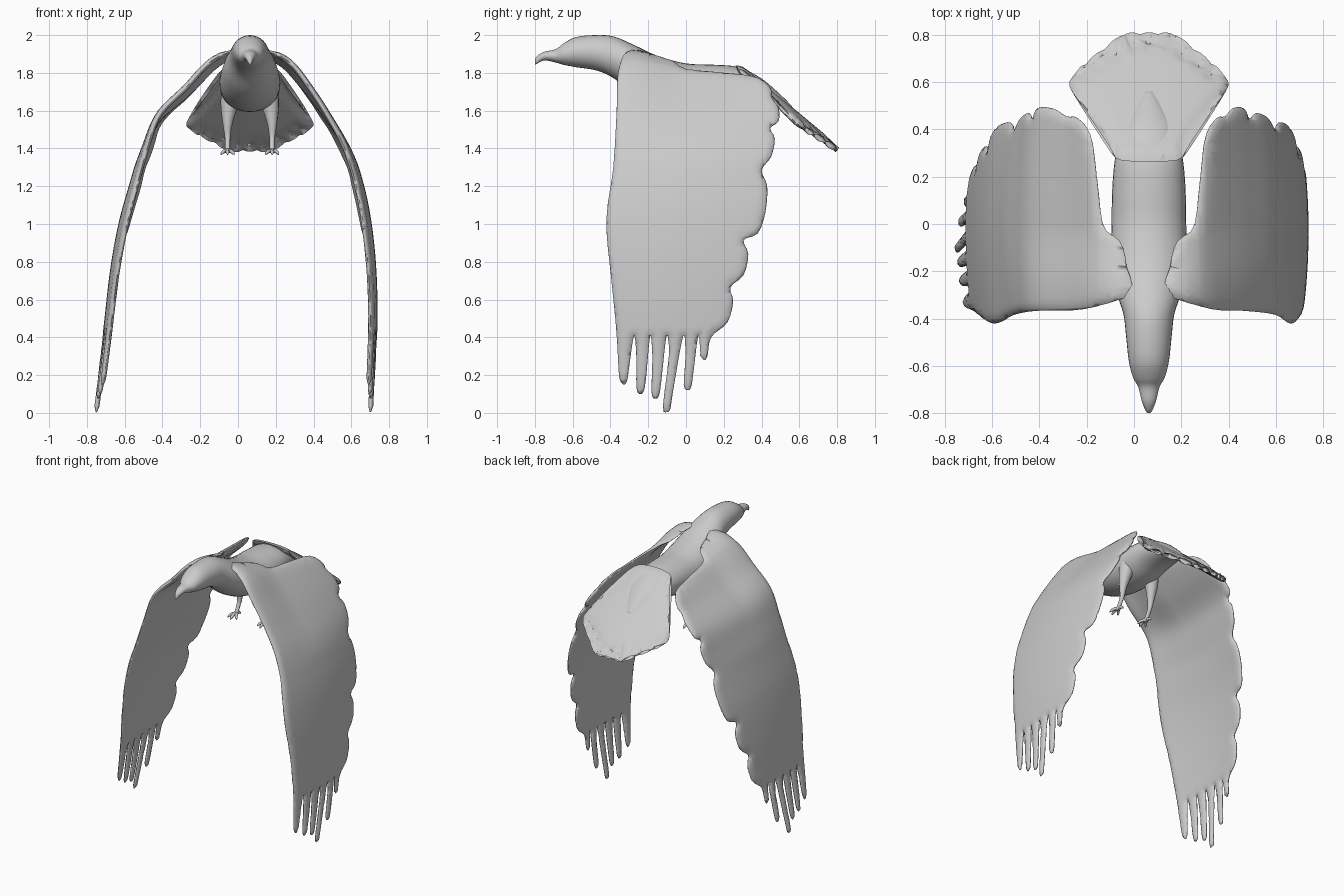
import bpy, bmesh, math
from mathutils import Vector

if "Cube" in bpy.data.objects:
    bpy.data.objects.remove(bpy.data.objects["Cube"])

CX = 0.063  # body centre line
grey = bpy.data.materials.new("plumage grey")
grey.diffuse_color = (0.6, 0.6, 0.6, 1)
grey.use_nodes = True
grey.node_tree.nodes["Principled BSDF"].inputs["Base Color"].default_value = grey.diffuse_color


def finish(bm, name):
    bmesh.ops.recalc_face_normals(bm, faces=bm.faces[:])
    me = bpy.data.meshes.new(name)
    bm.to_mesh(me)
    bm.free()
    ob = bpy.data.objects.new(name, me)
    bpy.context.collection.objects.link(ob)
    me.materials.append(grey)
    bpy.ops.object.select_all(action='DESELECT')
    ob.select_set(True)
    bpy.context.view_layer.objects.active = ob
    bpy.ops.object.shade_smooth_by_angle(angle=math.radians(60))
    return ob


def spline(pts, n, closed=False):
    """Catmull-Rom through points of any dimension."""
    m, out = len(pts), []
    for i in range(m if closed else m - 1):
        g = lambda k: pts[k % m] if closed else pts[min(max(k, 0), m - 1)]
        a, b, c, d = g(i - 1), g(i), g(i + 1), g(i + 2)
        for j in range(n):
            t = j / n
            out.append(tuple(0.5 * (2 * q + (r - p) * t + (2 * p - 5 * q + 4 * r - s) * t * t
                                    + (3 * q - p - 3 * r + s) * t ** 3)
                             for p, q, r, s in zip(a, b, c, d)))
    if not closed:
        out.append(tuple(pts[-1]))
    return out


def loft(bm, rings):
    rows = [[bm.verts.new(p) for p in r] for r in rings]
    n = len(rows[0])
    for a, b in zip(rows, rows[1:]):
        for i in range(n):
            bm.faces.new((a[i], a[(i + 1) % n], b[(i + 1) % n], b[i]))
    bm.faces.new(rows[0])
    bm.faces.new(rows[-1])


def tube(bm, pts, seg=12):
    """Round tube through (x, y, z, radius) points."""
    P = spline(pts, 4)
    rings = []
    for i, p in enumerate(P):
        d = (Vector(P[min(i + 1, len(P) - 1)][:3]) - Vector(P[max(i - 1, 0)][:3])).normalized()
        u = d.cross(Vector((0.9, 0.1, 0.05))).normalized()
        if abs(d.x) > 0.9:
            u = d.cross(Vector((0, 0, 1))).normalized()
        w = d.cross(u)
        rings.append([Vector(p[:3]) + max(p[3], 0.001) * (u * math.cos(a) + w * math.sin(a))
                      for a in (2 * math.pi * k / seg for k in range(seg))])
    loft(bm, rings)


def pillow(name, outline, half, rim, place, du, dv):
    """Thin sheet with rounded rim: flat outline, gridded, then placed in space."""
    flat = bmesh.new()
    flat.faces.new([flat.verts.new((u, v, 0)) for u, v in outline])
    bmesh.ops.triangulate(flat, faces=flat.faces[:], ngon_method='EAR_CLIP')
    for axis, step in ((0, du), (1, dv)):
        lo = min(p[axis] for p in outline)
        hi = max(p[axis] for p in outline)
        no = Vector((1, 0, 0)) if axis == 0 else Vector((0, 1, 0))
        for k in range(1, int((hi - lo) / step) + 1):
            bmesh.ops.bisect_plane(flat, geom=flat.verts[:] + flat.edges[:] + flat.faces[:],
                                   dist=1e-5, plane_co=no * (lo + k * step), plane_no=no)
    edges = [(Vector(a), Vector(b) - Vector(a)) for a, b in zip(outline, outline[1:] + outline[:1])]
    sides = ([], [])
    flat.verts.index_update()
    for v in flat.verts:
        u, w = v.co.x, v.co.y
        q = Vector((u, w))
        d = 0.0
        if not v.is_boundary:
            d = min((q - a - e * min(max((q - a).dot(e) / e.length_squared, 0), 1)).length for a, e in edges)
        th = half * math.sqrt(1 - (1 - min(d / rim, 1)) ** 2)
        p = place(u, w)
        n = (place(u + .004, w) - place(u - .004, w)).cross(place(u, w + .004) - place(u, w - .004)).normalized()
        sides[0].append(p + n * th)
        sides[1].append(p - n * th)
    bm = bmesh.new()
    for s in sides:
        vs = [bm.verts.new(p) for p in s]
        for f in flat.faces:
            bm.faces.new([vs[v.index] for v in f.verts])
    flat.free()
    bmesh.ops.remove_doubles(bm, verts=bm.verts[:], dist=1e-5)
    return finish(bm, name)


# Body with head and hooked beak: y, top z, bottom z, half width
sections = [(-.80, 1.868, 1.842, .005), (-.79, 1.888, 1.848, .014), (-.75, 1.912, 1.866, .03),
            (-.69, 1.925, 1.855, .045), (-.65, 1.955, 1.843, .067), (-.58, 1.99, 1.83, .085),
            (-.47, 2.0, 1.812, .097), (-.38, 1.992, 1.77, .108), (-.28, 1.95, 1.69, .14),
            (-.15, 1.89, 1.625, .16), (0, 1.85, 1.595, .158), (.15, 1.843, 1.60, .155),
            (.28, 1.83, 1.63, .143), (.4, 1.77, 1.635, .115), (.5, 1.685, 1.61, .06), (.56, 1.625, 1.595, .02)]
bm = bmesh.new()
loft(bm, [[(CX + w * math.cos(a), y, (t + b) / 2 + (t - b) / 2 * math.sin(a))
           for a in (2 * math.pi * k / 32 for k in range(32))] for y, t, b, w in spline(sections, 4)])
finish(bm, "body")

# Tail fan
half_tail = [(.12, .27), (.148, .33), (.19, .40), (.26, .485), (.325, .56), (.335, .605), (.30, .63),
             (.255, .62), (.268, .67), (.245, .68), (.205, .665), (.19, .73), (.17, .735), (.14, .70),
             (.112, .79), (.095, .795), (.068, .745), (.045, .795), (.027, .795)]
tail = half_tail + [(0, .745)] + [(-x, y) for x, y in reversed(half_tail)]
pillow("tail", spline(tail, 4, True), .02, .05,
       lambda x, y: Vector((CX + x, y, 1.395 + .83 * (.8 - y) - .35 * x * x)), .025, .025)

# Wing outline (y, span height): root, scalloped trailing edge, finger feathers, leading edge
outline = [(-.31, 1.915), (-.18, 1.915), (-.07, 1.905), (0, 1.87), (.2, 1.85), (.38, 1.825), (.45, 1.76),
           (.455, 1.71), (.49, 1.65), (.49, 1.57), (.445, 1.53), (.47, 1.47), (.45, 1.36), (.40, 1.285),
           (.43, 1.2), (.42, 1.06), (.38, .95), (.305, .915), (.33, .84), (.305, .73), (.235, .665),
           (.25, .59), (.22, .48), (.15, .42)]
feathers = [(.15, .095, .28, .065), (.065, .01, .12, -.015), (-.015, -.10, .005, -.103),
            (-.103, -.16, .075, -.19), (-.19, -.24, .10, -.275), (-.275, -.33, .15, -.37)]
for right, tip, z, left in feathers:
    outline += [(tip + .03, z + .10), (tip + .018, z + .02), (tip, z), (tip - .022, z + .03)]
    outline += [(left + .012, .30), (left, .41)] if left > -.3 else [(-.358, .25)]
outline += [(-.37, .45), (-.40, .75), (-.42, .95), (-.415, 1.1), (-.385, 1.3), (-.367, 1.6), (-.36, 1.8)]

# Drooping span line of each wing (x, height)
spans = {"right_wing": (1, [(.12, 1.925), (.2, 1.9), (.25, 1.875), (.31, 1.82), (.39, 1.71), (.475, 1.58),
                            (.575, 1.4), (.64, 1.2), (.68, 1.0), (.705, .75), (.71, .45), (.69, 0)]),
         "left_wing": (-1, [(.0, 1.925), (-.075, 1.9), (-.125, 1.875), (-.19, 1.82), (-.28, 1.72),
                            (-.42, 1.58), (-.49, 1.4), (-.55, 1.2), (-.605, 1.0), (-.65, .75),
                            (-.69, .4), (-.74, 0)])}


def wing_place(side, line):
    def place(y, s):
        for (xa, za), (xb, zb) in zip(line, line[1:]):
            if s >= zb:
                break
        x = xa + (xb - xa) * (s - za) / (zb - za)
        root = min(max((s - 1.3) / .5, 0), 1)
        back = min(max((y + .3) / .3, 0), 1)
        bulge = .03 * (.4 - ((y + .03) / .4) ** 2) * (1 - root)
        return Vector((x + side * bulge, y, s - .05 * root * back * back * (3 - 2 * back)))
    return place


rim_line = spline(outline, 3, True)
for name, (side, span) in spans.items():
    pillow(name, rim_line, .016, .045, wing_place(side, spline(span, 6)), .022, .03)

# Legs with four-toed feet
for side, name in ((1, "right_leg"), (-1, "left_leg")):
    X = CX + side * .118
    bm = bmesh.new()
    tube(bm, [(X - side * .025, .13, 1.72, .06), (X - side * .008, .12, 1.62, .045), (X, .105, 1.53, .026),
              (X, .095, 1.46, .015), (X, .07, 1.41, .013), (X, .06, 1.385, .016)])
    for ang, ln in ((-35, .06), (0, .07), (35, .06), (180, .045)):
        dx, dy = math.sin(math.radians(ang)), -math.cos(math.radians(ang))
        tube(bm, [(X, .06, 1.388, .012), (X + dx * ln * .5, .06 + dy * ln * .5, 1.386, .010),
                  (X + dx * ln * .85, .06 + dy * ln * .85, 1.376, .008),
                  (X + dx * ln, .06 + dy * ln, 1.366, .002)], 8)
    finish(bm, name)
